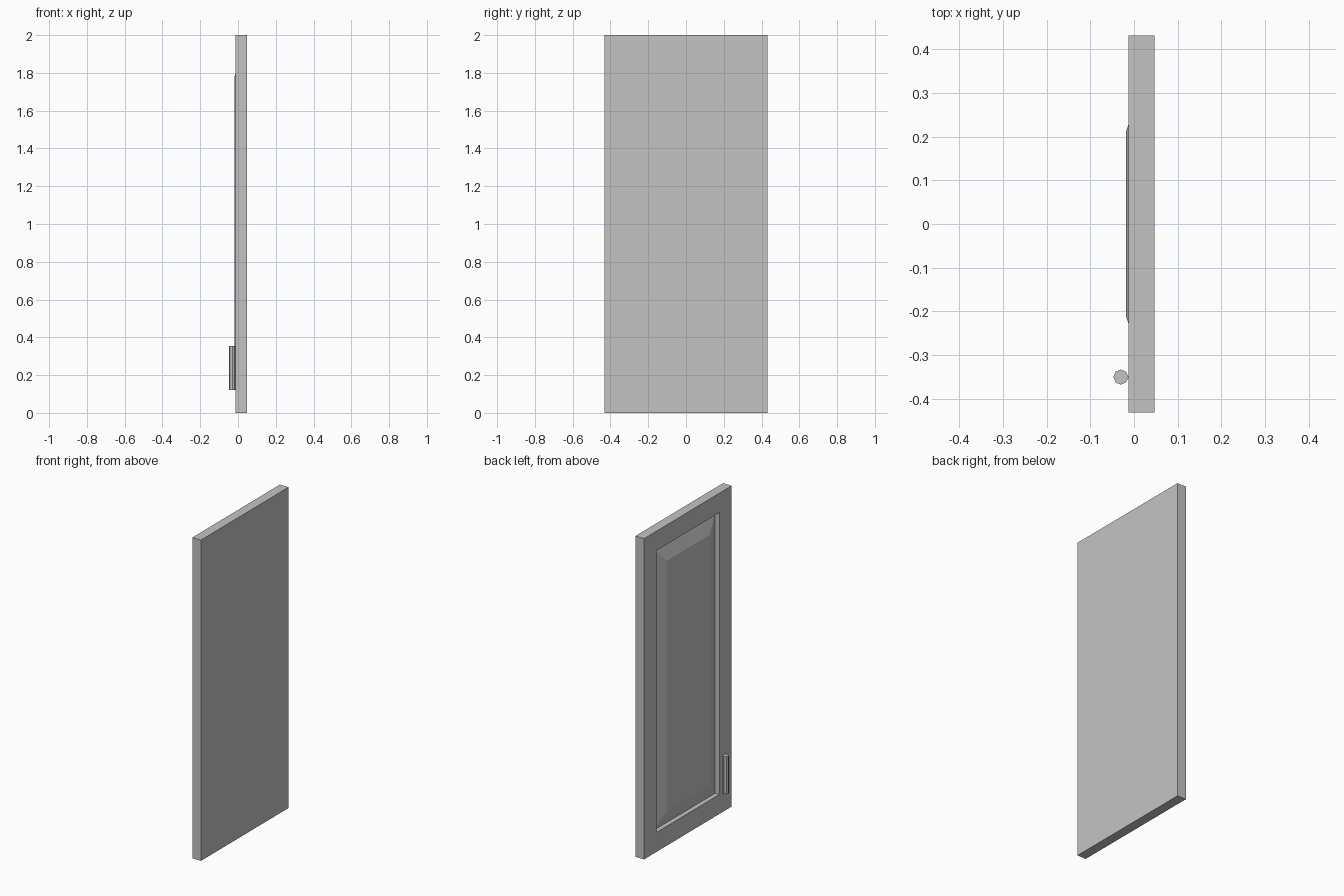
import bpy
import bmesh
from mathutils import Vector

if "Cube" in bpy.data.objects:
    bpy.data.objects.remove(bpy.data.objects["Cube"], do_unlink=True)

# Plain grey paint
grey = bpy.data.materials.new("plain_grey")
grey.use_nodes = True
colour = (0.55, 0.55, 0.55, 1)
grey.diffuse_color = colour
grey.node_tree.nodes["Principled BSDF"].inputs["Base Color"].default_value = colour


def add_object(name, bm):
    bmesh.ops.recalc_face_normals(bm, faces=bm.faces)
    mesh = bpy.data.meshes.new(name)
    bm.to_mesh(mesh)
    bm.free()
    mesh.materials.append(grey)
    obj = bpy.data.objects.new(name, mesh)
    bpy.context.collection.objects.link(obj)
    return obj


FACE_X, BACK_X = -0.013, 0.047
WIDTH, HEIGHT = 0.863, 2.0
BORDER, BEVEL = 0.172, 0.098
RECESS_X, PANEL_X = 0.016, -0.018

# Cabinet door slab
bm = bmesh.new()
bmesh.ops.create_cube(bm, size=1)
bmesh.ops.scale(bm, vec=(BACK_X - FACE_X, WIDTH, HEIGHT), verts=bm.verts)
bmesh.ops.translate(bm, vec=((BACK_X + FACE_X) / 2, 0, HEIGHT / 2), verts=bm.verts)
bm.normal_update()
face = min(bm.faces, key=lambda f: f.normal.x)

# Frame border around the recess
bmesh.ops.inset_region(bm, faces=[face], thickness=BORDER)

# Straight recess walls
wall = bmesh.ops.extrude_discrete_faces(bm, faces=[face])
face = wall["faces"][0]
opening = [Vector(v.co) for v in face.verts]
bmesh.ops.delete(bm, geom=[face], context="FACES")
bmesh.ops.remove_doubles(bm, verts=bm.verts, dist=1e-5)
rim = [e for e in bm.edges if e.is_boundary]
ring = bmesh.ops.extrude_edge_only(bm, edges=rim)["geom"]
for v in (g for g in ring if isinstance(g, bmesh.types.BMVert)):
    v.co.x = RECESS_X

# Raised panel with sloping edges
rim = [e for e in bm.edges if e.is_boundary]
ring = bmesh.ops.extrude_edge_only(bm, edges=rim)["geom"]
for v in (g for g in ring if isinstance(g, bmesh.types.BMVert)):
    v.co.x = PANEL_X
    v.co.y += -BEVEL if v.co.y > 0 else BEVEL
    v.co.z += -BEVEL if v.co.z > HEIGHT / 2 else BEVEL
bmesh.ops.holes_fill(bm, edges=[e for e in bm.edges if e.is_boundary], sides=4)
add_object("cabinet_door", bm)

# Eight-sided upright handle
bm = bmesh.new()
bmesh.ops.create_cone(bm, cap_ends=True, segments=8, radius1=0.0172,
                      radius2=0.0172, depth=0.235)
handle = add_object("door_handle", bm)
handle.location = (-0.03, -0.35, 0.2375)
